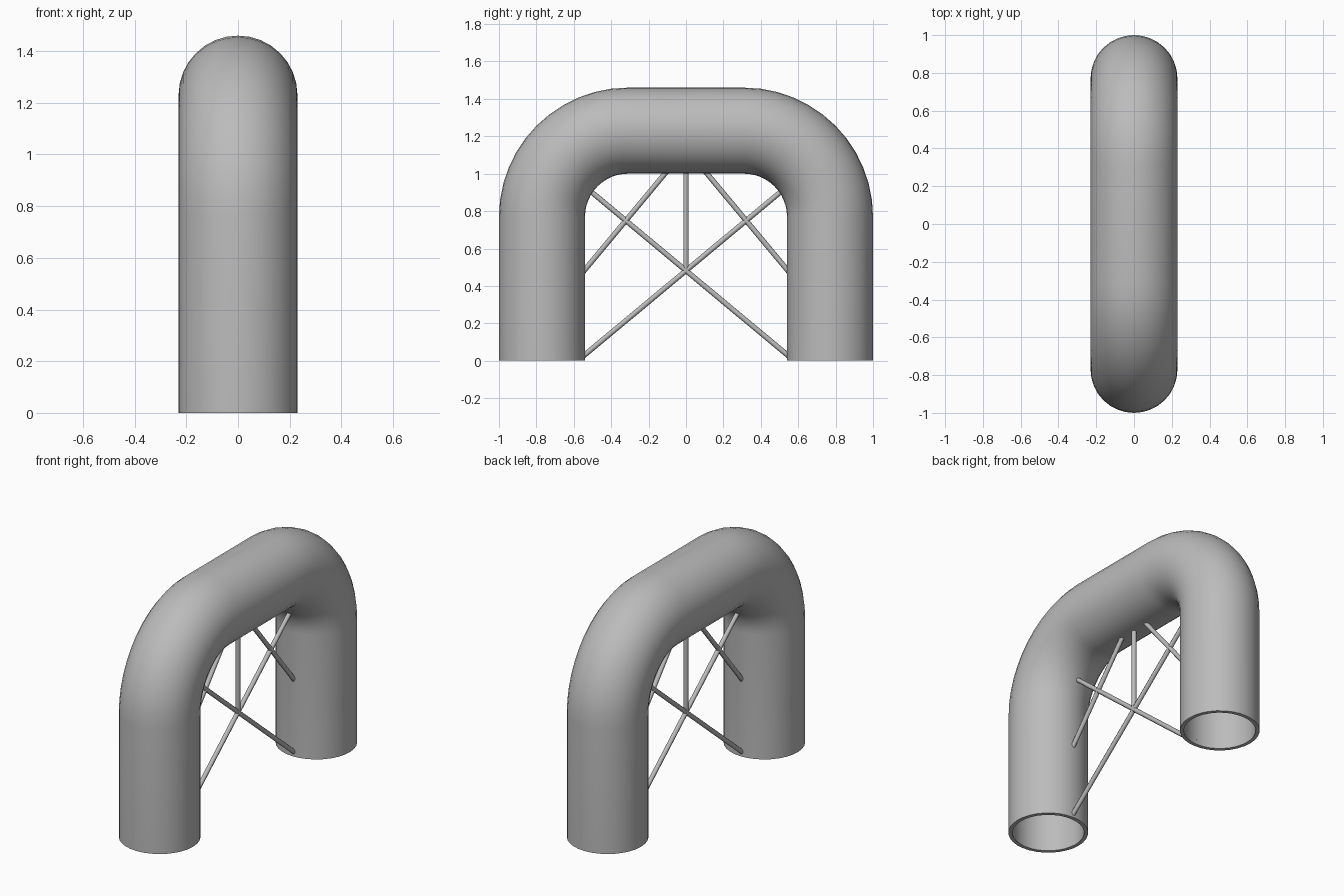
import bpy, bmesh, math
from mathutils import Vector

cube = bpy.data.objects.get("Cube")
if cube:
    bpy.data.objects.remove(cube, do_unlink=True)

grey = bpy.data.materials.new("plain grey")
grey.use_nodes = True
GREY = (0.5, 0.5, 0.5, 1)
grey.diffuse_color = GREY
grey.node_tree.nodes["Principled BSDF"].inputs["Base Color"].default_value = GREY

R, WALL, BEND = 0.23, 0.023, 0.46
SIDES, STEPS = 32, 12


def finish(bm, name, angle):
    bmesh.ops.recalc_face_normals(bm, faces=bm.faces)
    mesh = bpy.data.meshes.new(name)
    bm.to_mesh(mesh)
    bm.free()
    ob = bpy.data.objects.new(name, mesh)
    bpy.context.collection.objects.link(ob)
    mesh.materials.append(grey)
    bpy.ops.object.select_all(action="DESELECT")
    ob.select_set(True)
    bpy.context.view_layer.objects.active = ob
    bpy.ops.object.shade_smooth_by_angle(angle=math.radians(angle))
    return ob


# Centre line of the arch: (y, z, direction angle of the outward normal)
half = [(-0.77, 0.0, math.pi)]
for i in range(STEPS + 1):
    a = math.pi - i / STEPS * math.pi / 2
    half.append((-0.31 + BEND * math.cos(a), 0.77 + BEND * math.sin(a), a))
path = half + [(-y, z, math.pi - a) for y, z, a in reversed(half)]

# Hollow pipe: outer and inner skins joined by flat rims
bm = bmesh.new()


def skin(radius):
    rings = []
    for y, z, a in path:
        ring = []
        for k in range(SIDES):
            t = 2 * math.pi * k / SIDES
            out = radius * math.cos(t)
            ring.append(bm.verts.new((radius * math.sin(t),
                                      y + out * math.cos(a), z + out * math.sin(a))))
        rings.append(ring)
    for r1, r2 in zip(rings, rings[1:]):
        bridge(r1, r2)
    return rings


def bridge(r1, r2):
    for k in range(SIDES):
        n = (k + 1) % SIDES
        bm.faces.new((r1[k], r1[n], r2[n], r2[k]))


outer, inner = skin(R), skin(R - WALL)
bridge(outer[0], inner[0])
bridge(outer[-1], inner[-1])
finish(bm, "pipe_arch", 40)


# Thin braces in the middle plane
def brace(name, start, end, radius=0.014):
    p, q = Vector((0, *start)), Vector((0, *end))
    bm = bmesh.new()
    bmesh.ops.create_cone(bm, cap_ends=True, segments=8, radius1=radius,
                          radius2=radius, depth=(q - p).length)
    ob = finish(bm, name, 50)
    ob.location = (p + q) / 2
    ob.rotation_euler = (q - p).to_track_quat("Z", "Y").to_euler()


brace("centre_post", (0, 0.48), (0, 1.01))
for side, s in (("front", -1), ("back", 1)):
    brace(side + "_long_brace", (s * 0.555, 0.02), (-s * 0.515, 0.91))
    brace(side + "_short_brace", (s * 0.55, 0.475), (s * 0.1, 1.015))
